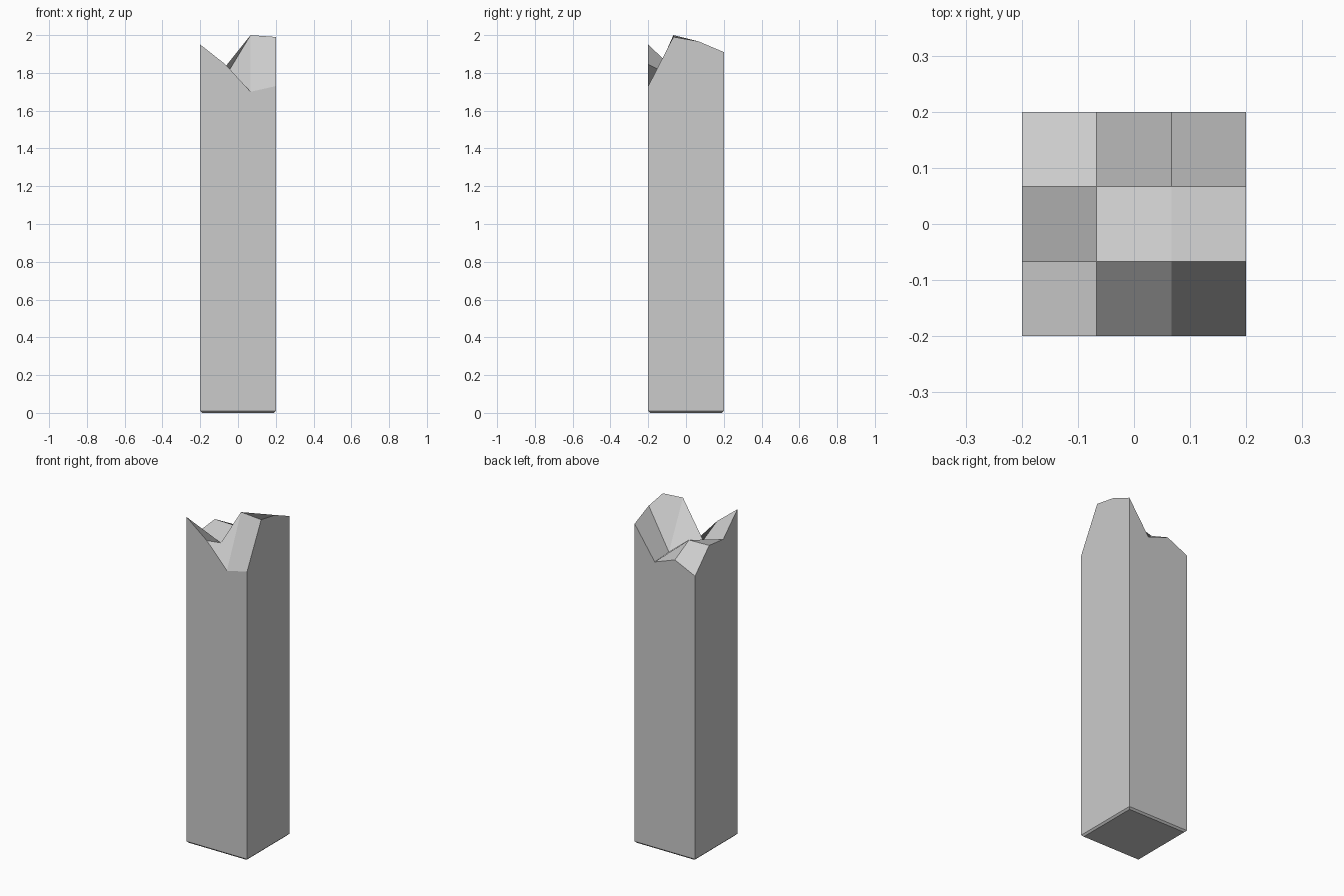
import bpy
import bmesh

if "Cube" in bpy.data.objects:
    bpy.data.objects.remove(bpy.data.objects["Cube"])

HALF = 0.2      # half width of the square shaft
BEVEL = 0.01    # chamfer around the foot

# Heights of the jagged top, rows from front to back, left to right
HEIGHTS = [
    [1.95, 1.845, 1.70, 1.73],
    [1.822, 1.78, 2.00, 1.99],
    [1.836, 1.833, 1.725, 1.967],
    [1.703, 1.765, 1.717, 1.91],
]

bm = bmesh.new()

# Broken top: a 3 x 3 grid of uneven facets
step = 2 * HALF / 3
verts = [[bm.verts.new((-HALF + i * step, -HALF + j * step, z))
          for i, z in enumerate(row)] for j, row in enumerate(HEIGHTS)]
for j in range(3):
    for i in range(3):
        bm.faces.new((verts[j][i], verts[j][i + 1],
                      verts[j + 1][i + 1], verts[j + 1][i]))


def extrude_rim(edges, z, inset):
    """Extrude an open rim to height z, pulled inward by inset."""
    geom = bmesh.ops.extrude_edge_only(bm, edges=edges)["geom"]
    scale = (HALF - inset) / HALF
    for v in geom:
        if isinstance(v, bmesh.types.BMVert):
            v.co = (v.co.x * scale, v.co.y * scale, z)
    return [e for e in geom if isinstance(e, bmesh.types.BMEdge)]


# Straight shaft, chamfered foot and base
rim = [e for e in bm.edges if e.is_boundary]
rim = extrude_rim(rim, BEVEL, 0)
rim = extrude_rim(rim, 0, BEVEL)
bmesh.ops.contextual_create(bm, geom=rim)
bmesh.ops.recalc_face_normals(bm, faces=bm.faces)

mesh = bpy.data.meshes.new("broken_pillar")
bm.to_mesh(mesh)
bm.free()
pillar = bpy.data.objects.new("broken_pillar", mesh)
bpy.context.collection.objects.link(pillar)
